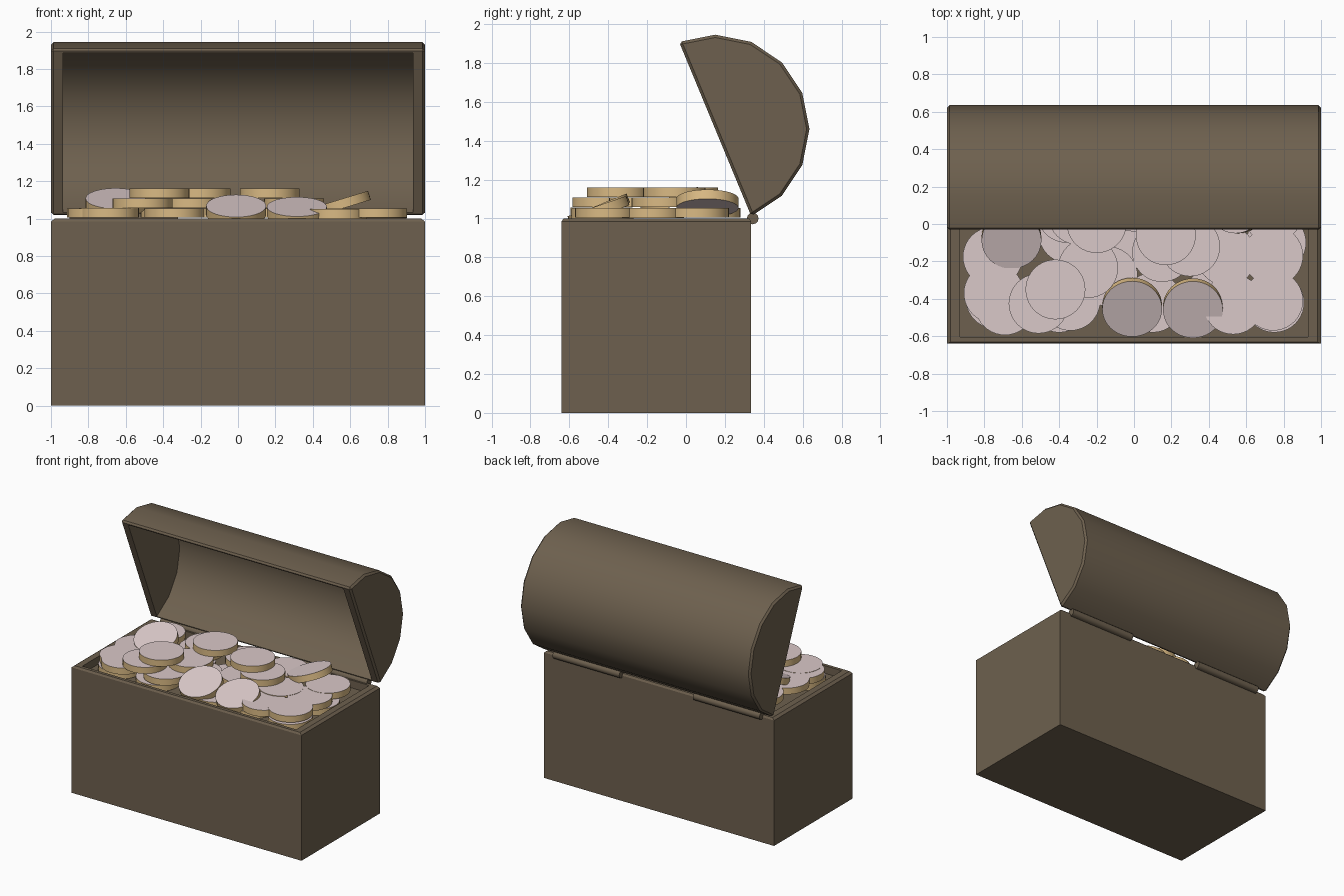
import bpy, bmesh, math
from mathutils import Vector, Matrix

if "Cube" in bpy.data.objects:
    bpy.data.objects.remove(bpy.data.objects["Cube"])


def material(name, rgb):
    m = bpy.data.materials.new(name)
    m.diffuse_color = (*rgb, 1)
    m.use_nodes = True
    m.node_tree.nodes["Principled BSDF"].inputs["Base Color"].default_value = m.diffuse_color
    return m


WOOD = material("dark_wood", (0.155, 0.118, 0.077))
GOLD = material("gold_edge", (0.70, 0.49, 0.23))
FACE = material("pale_coin_face", (0.70, 0.58, 0.58))


def finish(name, bm, mats):
    bmesh.ops.recalc_face_normals(bm, faces=bm.faces)
    me = bpy.data.meshes.new(name)
    bm.to_mesh(me)
    bm.free()
    ob = bpy.data.objects.new(name, me)
    bpy.context.collection.objects.link(ob)
    for m in mats:
        me.materials.append(m)
    return ob


def smooth(ob, deg=35):
    bpy.ops.object.select_all(action='DESELECT')
    ob.select_set(True)
    bpy.context.view_layer.objects.active = ob
    bpy.ops.object.shade_smooth_by_angle(angle=math.radians(deg))


def loft(rings):
    """Closed solid through a list of point rings, capped at both ends."""
    bm = bmesh.new()
    vs = [[bm.verts.new(p) for p in r] for r in rings]
    n = len(vs[0])
    for a, b in zip(vs, vs[1:]):
        for i in range(n):
            j = (i + 1) % n
            bm.faces.new((a[i], a[j], b[j], b[i]))
    bm.faces.new(vs[0])
    bm.faces.new(vs[-1])
    return bm


# Chest body: open box with a chamfered rim
def rect(x, y0, y1, z):
    return [(-x, y0, z), (x, y0, z), (x, y1, z), (-x, y1, z)]


finish("chest_body", loft([
    rect(1.0, -0.64, 0.335, 0), rect(1.0, -0.64, 0.335, 0.985),
    rect(0.98, -0.63, 0.325, 1.0), rect(0.93, -0.605, 0.30, 1.0),
    rect(0.93, -0.605, 0.30, 0.94)]), [WOOD])

# Lid: half-round prism, chamfered and hollowed, tilted open
CY, CZ = 0.15, 1.46


def half_round(x, r, extend=0.0):
    pts = []
    for i in range(9):
        a = math.radians(112.5 - 22.5 * i)
        pts.append((x, CY + r * math.cos(a), CZ + r * math.sin(a)))
    if extend:
        d = Vector((0, math.cos(math.radians(202.5)), math.sin(math.radians(202.5)))) * extend
        pts += [tuple(Vector(pts[-1]) + d), tuple(Vector(pts[0]) + d)]
    return pts


lid = finish("lid", loft([half_round(-1, 0.485), half_round(1, 0.485)]), [WOOD])
hollow = finish("lid_cutter", loft([half_round(-0.935, 0.462, 0.2), half_round(0.935, 0.462, 0.2)]), [WOOD])
hollow.hide_render = True
hollow.hide_set(True)
bev = lid.modifiers.new("chamfer", 'BEVEL')
bev.width, bev.segments = 0.014, 1
bev.limit_method, bev.angle_limit = 'ANGLE', math.radians(40)
cut = lid.modifiers.new("hollow", 'BOOLEAN')
cut.operation, cut.object, cut.solver = 'DIFFERENCE', hollow, 'EXACT'
bpy.context.view_layer.objects.active = lid
for m in ("chamfer", "hollow"):
    bpy.ops.object.modifier_apply(modifier=m)
bpy.data.objects.remove(hollow)
smooth(lid)


def cylinder(name, r, depth, mat, mats, sides):
    bm = bmesh.new()
    bmesh.ops.create_cone(bm, cap_ends=True, segments=sides, radius1=r, radius2=r, depth=depth, matrix=mat)
    for f in bm.faces:
        f.material_index = (len(f.verts) > 4) * (len(mats) - 1)   # caps take the last colour
    ob = finish(name, bm, mats)
    smooth(ob)
    return ob


# Hinge barrels
for side, s in (("left", -1), ("right", 1)):
    cylinder("hinge_" + side, 0.03, 0.58,
             Matrix.Translation((s * 0.61, 0.343, 1.0)) @ Matrix.Rotation(math.pi / 2, 4, 'Y'), [WOOD], 12)

# Coins: x, y, mid height, tilt about x, tilt about y (degrees)
L0, L1, L2, L3 = 0.97, 1.03, 1.083, 1.135
coins = [
    # buried layer
    (-0.74, -0.40, L0), (-0.40, -0.42, L0), (0.10, -0.42, L0), (0.42, -0.40, L0),
    (0.75, -0.42, L0), (0.76, -0.10, L0), (0.40, -0.05, L0), (0.0, -0.08, L0), (-0.35, -0.05, L0),
    # bottom visible layer
    (-0.755, -0.175, L1), (-0.75, -0.37, L1), (-0.69, -0.434, L1 + 0.002), (-0.34, -0.41, L1),
    (-0.14, -0.28, L1), (0.15, -0.15, L1), (0.495, -0.17, L1), (0.53, -0.43, L1 - 0.004),
    (0.744, -0.41, L1), (0.744, -0.17, L1 - 0.002), (0.74, 0.06, L1), (-0.73, 0.11, L1),
    (-0.36, 0.06, L1), (0.0, 0.12, L1), (0.33, 0.12, L1),
    # second layer
    (-0.51, -0.425, L2), (-0.245, -0.235, L2), (0.30, -0.12, L2), (-0.30, 0.05, L2),
    # top layer
    (-0.42, -0.35, L3), (-0.20, 0.005, L3), (0.17, -0.06, L3),
    # leaning coins
    (-0.655, -0.08, 1.085, 20), (-0.01, -0.445, 1.045, 22), (0.315, -0.45, 1.04, 19),
    (0.55, 0.11, 1.078, 0, -17)]
for i, c in enumerate(coins):
    x, y, z, tx, ty = (list(c) + [0, 0])[:5]
    m = (Matrix.Translation((x, y, z)) @ Matrix.Rotation(math.radians(tx), 4, 'X')
         @ Matrix.Rotation(math.radians(ty), 4, 'Y'))
    cylinder("coin_%02d" % (i + 1), 0.16, 0.05, m, [GOLD, FACE], 40)
